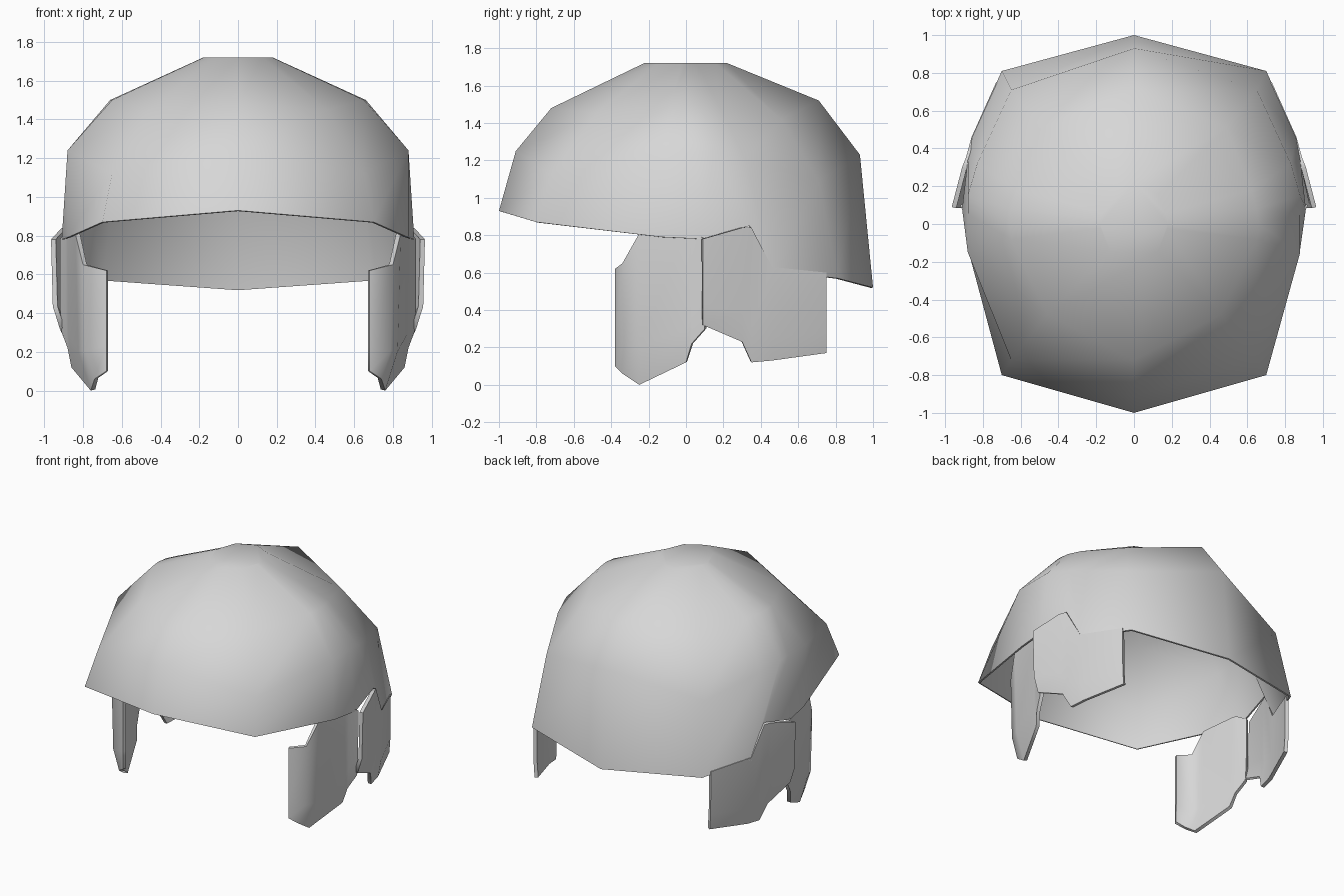
import bpy
import bmesh
import math

default = bpy.data.objects.get("Cube")
if default:
    bpy.data.objects.remove(default, do_unlink=True)

GREY = (0.68, 0.68, 0.68, 1)
grey = bpy.data.materials.new("plain grey")
grey.use_nodes = True
grey.diffuse_color = GREY
grey.node_tree.nodes["Principled BSDF"].inputs["Base Color"].default_value = GREY


def skin(name, rows, closed, thickness):
    """Bridge rows of points with quads and give the sheet a thickness inward."""
    bm = bmesh.new()
    grid = [[bm.verts.new(p) for p in row] for row in rows]
    for low, high in zip(grid, grid[1:]):
        n = len(low)
        for i in range(n if closed else n - 1):
            j = (i + 1) % n
            bm.faces.new((low[i], low[j], high[j], high[i]))
    if closed:
        bm.faces.new(grid[-1])
    mesh = bpy.data.meshes.new(name)
    bm.to_mesh(mesh)
    bm.free()
    mesh.materials.append(grey)
    obj = bpy.data.objects.new(name, mesh)
    bpy.context.collection.objects.link(obj)
    wall = obj.modifiers.new("wall", 'SOLIDIFY')
    wall.thickness = thickness
    wall.offset = -1
    bpy.ops.object.select_all(action='DESELECT')
    obj.select_set(True)
    bpy.context.view_layer.objects.active = obj
    # The wall is applied first so that its rim edges stay crisp
    bpy.ops.object.modifier_apply(modifier=wall.name)
    bpy.ops.object.shade_smooth_by_angle(angle=math.radians(65))


def whole_ring(half):
    """Mirror a half ring, running from brow to nape, to the other side."""
    return half + [(-x, y, z) for x, y, z in half[-2:0:-1]]


# Dome: rim, temple line, upper line and crown, each from brow to nape
rim = [(0, -1, .93), (.7, -.8, .87), (.88, -.13, .79), (.91, .08, .78),
       (.88, .34, .85), (.86, .46, .61), (.7, .81, .57), (0, 1, .52)]
temple = [(0, -.91, 1.25), (.65, -.72, 1.12), (.88, -.15, 1.24), (.88, .05, 1.24),
          (.88, .15, 1.24), (.83, .32, 1.2), (.65, .71, 1.09), (0, .93, 1.23)]
upper = [(0, -.72, 1.48), (.46, -.48, 1.45), (.65, -.08, 1.5), (.66, 0, 1.5),
         (.65, .08, 1.5), (.62, .18, 1.49), (.49, .51, 1.42), (0, .71, 1.52)]
crown = [(x * .27, y * .31, 1.72) for x, y, _ in upper]
skin("helmet_dome", [whole_ring(h) for h in (rim, temple, upper, crown)], True, .012)


def flap(name, columns, side):
    """Hanging plate; each column is top x, bottom x, y, top and bottom height."""
    rows = []
    for drop, pull in ((1, 1), (.75, .2), (0, 0)):
        rows.append([(side * (x + (foot - x) * pull), y, top + (low - top) * drop)
                     for x, foot, y, top, low in columns])
    if side < 0:
        rows = [row[::-1] for row in rows]
    skin(name, rows, False, .025)


# Cheek flaps wrap inward at the front; neck flaps hang outside behind them
cheek = [(.68, .68, -.38, .62, .1), (.8, .74, -.34, .65, .06),
         (.84, .76, -.25, .81, 0), (.88, .86, 0, .82, .12),
         (.89, .88, .03, .82, .22), (.92, .91, .1, .78, .3)]
neck = [(.965, .92, .09, .78, .32), (.91, .88, .3, .84, .23),
        (.89, .85, .35, .84, .12), (.86, .83, .46, .63, .13),
        (.73, .72, .75, .6, .17)]
for side, label in ((1, "left"), (-1, "right")):
    flap(label + "_cheek_flap", cheek, side)
    flap(label + "_neck_flap", neck, side)
